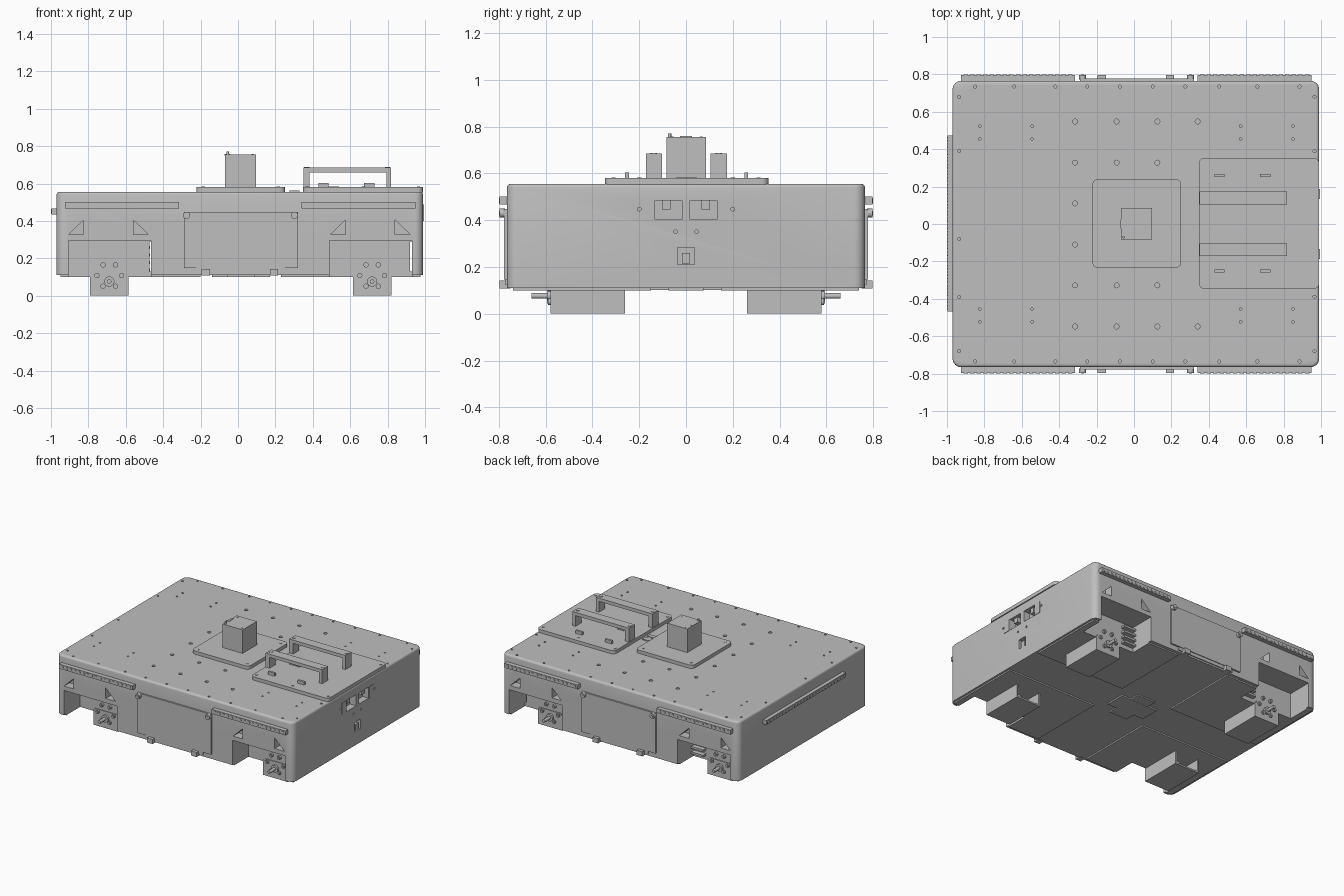
import bpy, bmesh, math
from mathutils import Matrix, Vector

if "Cube" in bpy.data.objects:
    bpy.data.objects.remove(bpy.data.objects["Cube"], do_unlink=True)

grey = bpy.data.materials.new("plain grey")
grey.use_nodes = True
grey.diffuse_color = (0.52, 0.52, 0.52, 1)
grey.node_tree.nodes["Principled BSDF"].inputs["Base Color"].default_value = (0.52, 0.52, 0.52, 1)


def finish(name, bm, smooth=False, helper=False):
    me = bpy.data.meshes.new(name)
    bmesh.ops.recalc_face_normals(bm, faces=bm.faces)
    bm.to_mesh(me)
    bm.free()
    me.materials.append(grey)
    ob = bpy.data.objects.new(name, me)
    bpy.context.collection.objects.link(ob)
    if helper:
        ob.hide_render = True
        ob.hide_viewport = True
    if smooth:
        smooth_shade(ob)
    return ob


def smooth_shade(ob):
    bpy.ops.object.select_all(action='DESELECT')
    ob.select_set(True)
    bpy.context.view_layer.objects.active = ob
    bpy.ops.object.shade_smooth_by_angle(angle=math.radians(35))


def box(bm, x0, x1, y0, y1, z0, z1):
    m = Matrix.Translation(((x0 + x1) / 2, (y0 + y1) / 2, (z0 + z1) / 2))
    m = m @ Matrix.Diagonal((x1 - x0, y1 - y0, z1 - z0, 1))
    return bmesh.ops.create_cube(bm, size=1, matrix=m)["verts"]


def cyl(bm, centre, r, depth, axis='Z', seg=16):
    rot = {'Z': Matrix(), 'Y': Matrix.Rotation(math.pi / 2, 4, 'X'),
           'X': Matrix.Rotation(math.pi / 2, 4, 'Y')}[axis]
    bmesh.ops.create_cone(bm, cap_ends=True, segments=seg, radius1=r, radius2=r,
                          depth=depth, matrix=Matrix.Translation(centre) @ rot)


def boxes(name, dims):
    bm = bmesh.new()
    for d in dims:
        box(bm, *d)
    return finish(name, bm)


def rounded(name, dims, r, top=0):
    """Box with rounded upright corners and an optional rounded top edge."""
    bm = bmesh.new()
    box(bm, *dims)
    up = [e for e in bm.edges if abs(e.verts[0].co.z - e.verts[1].co.z) > 1e-4]
    bmesh.ops.bevel(bm, geom=up, offset=r, segments=6, profile=0.5, affect='EDGES')
    if top:
        rim = [e for e in bm.edges if all(v.co.z > dims[5] - 1e-5 for v in e.verts)]
        bmesh.ops.bevel(bm, geom=rim, offset=top, segments=3, profile=0.5, affect='EDGES')
    return finish(name, bm, True)


def cut(ob, cutter):
    m = ob.modifiers.new("cut", 'BOOLEAN')
    m.operation, m.solver, m.object = 'DIFFERENCE', 'EXACT', cutter


def prism(bm, pts, y0, y1):
    f = bm.faces.new([bm.verts.new((x, y0, z)) for x, z in pts])
    ext = bmesh.ops.extrude_face_region(bm, geom=[f])["geom"]
    for v in ext:
        if isinstance(v, bmesh.types.BMVert):
            v.co.y = y1


SIDES = (-1, 1)
WALL = 0.765
MOTORS = (-0.688, 0.717)


def span(s, a, b):
    return sorted((s * a, s * b))


# Body shell and floor pads
body = rounded("body", (-0.97, 0.99, -WALL, WALL, 0.11, 0.555), 0.045, 0.015)
pads = boxes("floor_pads", [(x0, x1, *span(s, 0.15, 0.74), 0.1, 0.112)
                            for s in SIDES for x0, x1 in ((-0.95, -0.2), (0.23, 0.975))])
boxes("floor_centre_cross", [(-0.14, 0.17, -0.075, 0.075, 0.1, 0.111),
                             (-0.06, 0.09, -0.15, 0.15, 0.101, 0.111)])

# Wheel wells open to the side and below
bm = bmesh.new()
for s in SIDES:
    for x0, x1 in ((-0.905, -0.465), (0.49, 0.93)):
        box(bm, x0, x1, *span(s, 0.575, 0.9), 0.05, 0.295)
wells = finish("well_cutter", bm, helper=True)
cut(body, wells)
cut(pads, wells)

# Narrow slits running between opposite wells
bm = bmesh.new()
for x in (-0.47, 0.925):
    box(bm, x - 0.0045, x + 0.0045, -0.7, 0.7, 0.13, 0.29)
cut(body, finish("slit_cutter", bm, helper=True))

# Triangular windows, side sockets and top holes
bm = bmesh.new()
for s in SIDES:
    for x0 in (-0.905, 0.495):
        for a, b in ((x0, x0 + 0.08), (x0 + 0.425, x0 + 0.345)):
            prism(bm, [(a, 0.328), (b, 0.328), (b, 0.405)], s * 0.7, s * 0.85)
for y0, y1 in ((-0.132, -0.017), (0.017, 0.132)):
    box(bm, 0.94, 1.1, y0, y1, 0.402, 0.485)
box(bm, 0.95, 1.1, -0.036, 0.036, 0.21, 0.282)
for y, z in ((0.2, 0.447), (0.155, 0.46), (0.045, 0.35)):
    for s in SIDES:
        cyl(bm, (1, s * y, z), 0.008, 0.04, 'X')

holes = []
for s in SIDES:
    holes += [(x, s * 0.735, 0.008) for x in
              (-0.85, -0.64, -0.42, -0.25, -0.075, 0.1, 0.275, 0.455, 0.66, 0.885)]
    holes += [(x, s * y, 0.008) for x in (-0.935, 0.965) for y in (0.39, 0.68)]
    holes += [(x, s * y, 0.007) for x in (-0.825, -0.545, 0.57, 0.85) for y in (0.455, 0.523)]
    holes += [(x, s * y, 0.013) for x in (-0.315, -0.093, 0.125, 0.34) for y in (0.11, 0.328, 0.548)
              if not (y < 0.2 and x > -0.2) and not (y < 0.4 and x > 0.3)]
holes.append((-0.935, -0.08, 0.008))
for x, y, r in holes:
    cyl(bm, (x, y, 0.56), r, 0.04)
cut(body, finish("detail_cutter", bm, helper=True))
smooth_shade(body)

# Connector panel frame and sockets on the +x side
boxes("socket_panel", [(0.985, 0.994, *span(s, 0.134, 0.187), 0.4, 0.487) for s in SIDES])
boxes("sockets", [(0.94, 0.975, s * 0.085 - 0.018, s * 0.085 + 0.018, 0.445, 0.483) for s in SIDES]
      + [(0.95, 0.985, -0.018, 0.018, 0.215, 0.26)])

# Motor housings open at the inner end, with screw pattern and shaft
dims = []
hw = bmesh.new()
for s in SIDES:
    for x in MOTORS:
        a, b = x - 0.103, x + 0.103
        dims += [(a, b, *span(s, 0.26, 0.58), 0, 0.012),
                 (a, a + 0.012, *span(s, 0.26, 0.58), 0.012, 0.111),
                 (b - 0.012, b, *span(s, 0.26, 0.58), 0.012, 0.111),
                 (a + 0.012, b - 0.012, *span(s, 0.565, 0.58), 0.012, 0.125)]
        for i in range(6):
            t = math.radians(60 * i)
            p = Vector((x + 0.066 * math.cos(t), s * 0.58, 0.108 + 0.066 * math.sin(t)))
            cyl(hw, p, 0.014, 0.02, 'Y')
            cyl(hw, p, 0.008, 0.03, 'Y', 6)
        cyl(hw, (x, s * 0.58, 0.076), 0.027, 0.03, 'Y', 24)
        cyl(hw, (x, s * 0.60, 0.076), 0.012, 0.12, 'Y')
        cyl(hw, (x, s * 0.46, 0.06), 0.04, 0.2, 'Y', 24)
boxes("motor_housings", dims)
finish("motor_screws_and_shafts", hw, True)
boxes("well_slats", [(x, x + 0.1, 0.57, 0.61, z, z + 0.015)
                     for x in (-0.57, 0.495) for z in (0.13, 0.17, 0.21, 0.25)])

# Light bars on both long sides and across the -x end
for s in SIDES:
    for x0 in (-0.925, 0.34):
        bm = bmesh.new()
        box(bm, x0, x0 + 0.61, *span(s, 0.76, 0.797), 0.467, 0.5)
        for i in range(17):
            cyl(bm, (x0 + 0.025 + i * 0.035, s * 0.797, 0.4835), 0.012, 0.006, 'Y')
        finish("light_bar", bm, True)
bm = bmesh.new()
box(bm, -0.997, -0.965, -0.468, 0.472, 0.435, 0.467)
for i in range(26):
    cyl(bm, (-0.997, -0.446 + i * 0.036, 0.451), 0.012, 0.006, 'X')
finish("end_light_bar", bm, True)

# Side hatches with latches and hinges
for s in SIDES:
    boxes("side_hatch", [(-0.29, 0.32, *span(s, 0.76, 0.777), 0.147, 0.448)])
    boxes("hatch_hinges", [(x, x + 0.045, *span(s, 0.75, 0.797), 0.108, 0.143) for x in (-0.195, 0.17)]
          + [(-0.225, 0.25, *span(s, 0.75, 0.772), 0.122, 0.147)])
    bm = bmesh.new()
    for x in (-0.275, 0.302):
        cyl(bm, (x, s * 0.785, 0.43), 0.019, 0.024, 'Y', 24)
        cyl(bm, (x, s * 0.797, 0.43), 0.01, 0.006, 'Y', 6)
    finish("hatch_latches", bm, True)

# Sensor on its mounting plate
rounded("sensor_plate", (-0.222, 0.252, -0.235, 0.24, 0.553, 0.58), 0.03)
boxes("sensor_block", [(-0.07, 0.096, -0.083, 0.085, 0.578, 0.756)])
bm = bmesh.new()
cyl(bm, (-0.055, -0.07, 0.76), 0.007, 0.02)
for x, y in ((-0.05, 0.065), (0.078, -0.06)):
    cyl(bm, (x, y, 0.756), 0.006, 0.004)
box(bm, -0.072, -0.055, -0.025, 0.025, 0.75, 0.759)
for x in (-0.185, 0.215):
    for y in (-0.2, 0.2):
        cyl(bm, (x, y, 0.58), 0.009, 0.006)
finish("sensor_fittings", bm, True)

# Service plate with carry handles
rounded("service_plate", (0.347, 0.99, -0.347, 0.353, 0.553, 0.58), 0.03)
for y0, y1 in ((-0.172, -0.103), (0.105, 0.175)):
    boxes("carry_handle", [(0.35, 0.818, y0, y1, 0.66, 0.685),
                           (0.35, 0.382, y0, y1, 0.578, 0.66),
                           (0.793, 0.818, y0, y1, 0.578, 0.66)])
boxes("plate_tabs", [(x, x + 0.055, y - 0.008, y + 0.008, 0.578, 0.603)
                     for x in (0.43, 0.675) for y in (-0.252, 0.258)])
boxes("plate_cover", [(0.45, 0.54, -0.042, 0.047, 0.578, 0.583)])
boxes("cable_port", [(0.275, 0.33, -0.043, -0.01, 0.55, 0.562), (0.275, 0.33, 0.01, 0.047, 0.55, 0.562),
                     (0.285, 0.32, -0.01, 0.01, 0.55, 0.558)])
bm = bmesh.new()
for x in (0.37, 0.67, 0.965):
    for s in SIDES:
        cyl(bm, (x, s * 0.31, 0.58), 0.009, 0.006)
for x in (0.367, 0.8):
    for y in (-0.137, 0.14):
        cyl(bm, (x, y, 0.685), 0.014, 0.006)
finish("plate_screws", bm, True)
